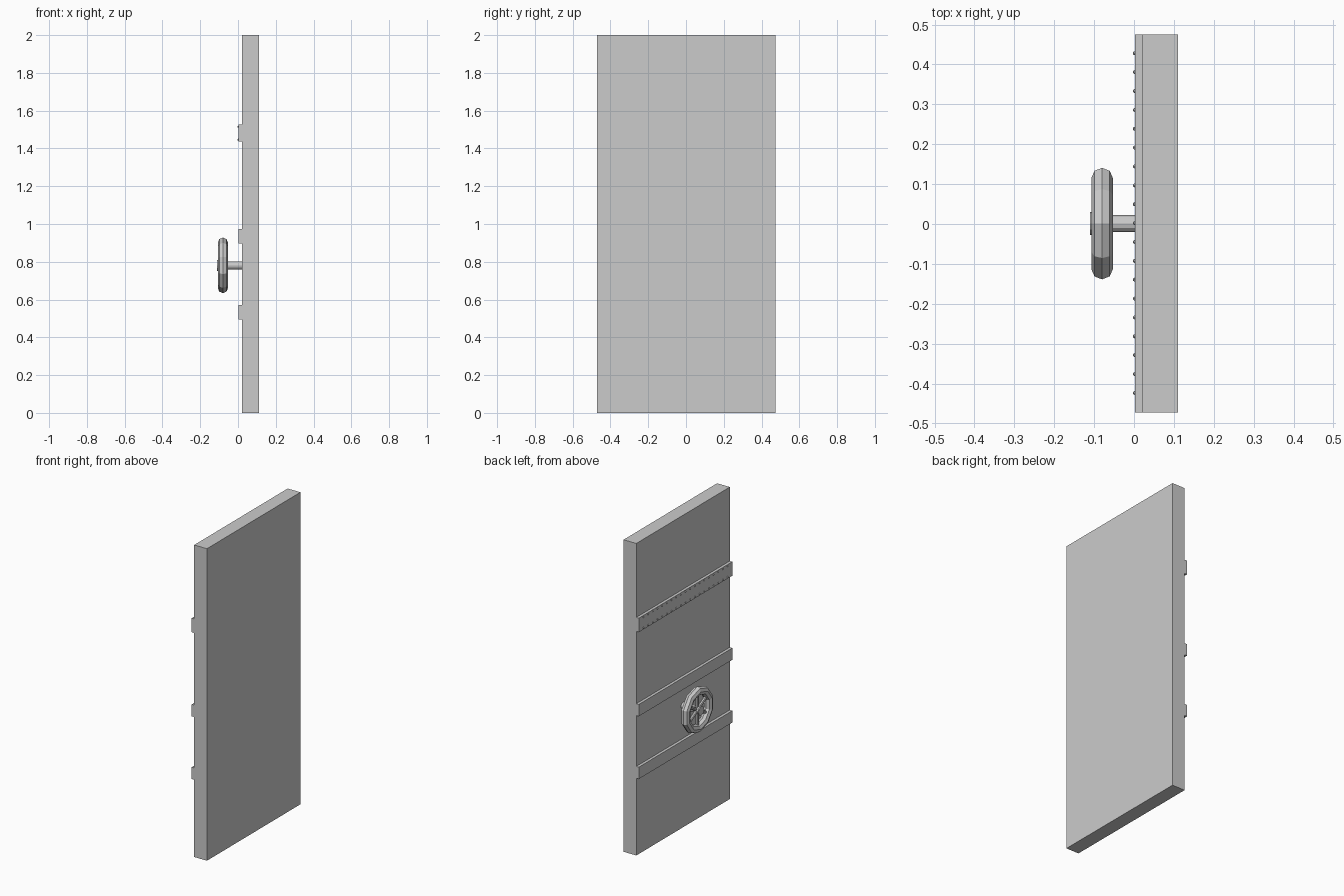
import bpy, math
from mathutils import Vector

if "Cube" in bpy.data.objects:
    bpy.data.objects.remove(bpy.data.objects["Cube"])


def box(name, x0, x1, y0, y1, z0, z1):
    bpy.ops.mesh.primitive_cube_add(size=1, location=((x0 + x1) / 2, (y0 + y1) / 2, (z0 + z1) / 2))
    ob = bpy.context.object
    ob.name = name
    ob.scale = (x1 - x0, y1 - y0, z1 - z0)
    return ob


def rod(name, a, b, r, sides):
    a, b = Vector(a), Vector(b)
    d = b - a
    bpy.ops.mesh.primitive_cylinder_add(vertices=sides, radius=r, depth=d.length, location=(a + b) / 2,
                                        rotation=d.to_track_quat('Z', 'Y').to_euler())
    bpy.context.object.name = name


# door slab
box("door_slab", 0.02, 0.11, -0.472, 0.475, 0, 2)

# horizontal reinforcing bands
for name, z0, z1 in (("lower_band", 0.495, 0.571), ("middle_band", 0.897, 0.973), ("upper_band", 1.436, 1.526)):
    box(name, 0.002, 0.021, -0.472, 0.475, z0, z1)

# two rows of rivets on the upper band
for z in (1.447, 1.515):
    for i in range(19):
        bpy.ops.mesh.primitive_uv_sphere_add(segments=8, ring_count=4, radius=0.005,
                                             location=(0.002, 0.428 - i * 0.0473, z),
                                             rotation=(0, math.pi / 2, 0))
        bpy.context.object.name = "rivet"

# ten-sided handwheel rim, a corner pointing up
WX, WY, WZ = -0.08, 0.001, 0.781
bpy.ops.mesh.primitive_torus_add(major_segments=10, minor_segments=8, major_radius=0.12, minor_radius=0.027,
                                 location=(WX, WY, WZ), rotation=(0, math.pi / 2, 0))
bpy.context.object.name = "wheel_rim"

# spokes
for i in range(6):
    a = math.radians(90 + 60 * i)
    c, s = math.cos(a), math.sin(a)
    rod("wheel_spoke", (WX, WY + 0.015 * c, WZ + 0.015 * s), (WX, WY + 0.11 * c, WZ + 0.11 * s), 0.011, 8)

# shaft and hub cap
rod("wheel_shaft", (-0.105, WY, WZ), (0.03, WY, WZ), 0.021, 12)
rod("hub_cap", (-0.11, WY, WZ), (-0.103, WY, WZ), 0.029, 12)
